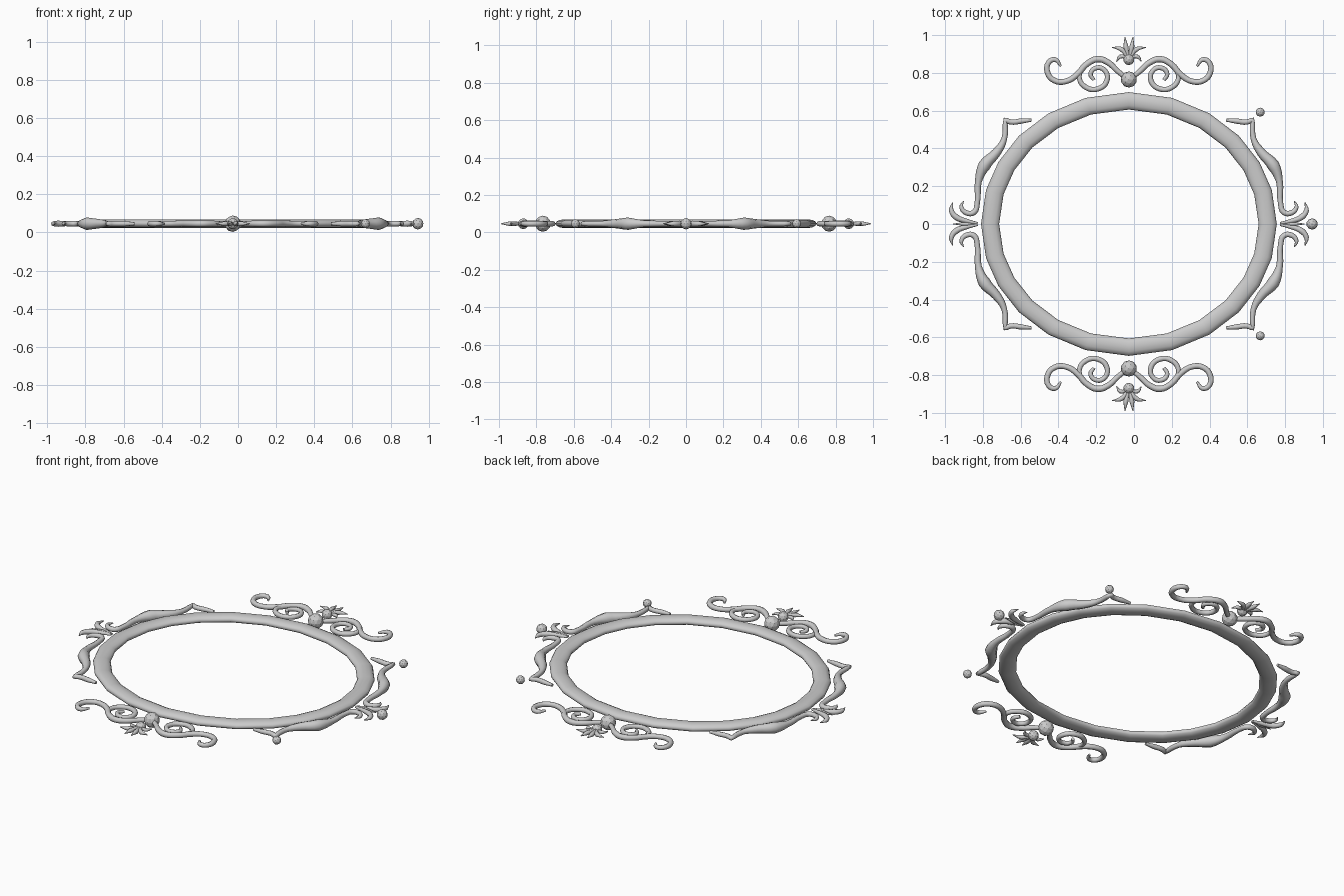
import bpy, bmesh
from math import sin, cos, pi, radians

if "Cube" in bpy.data.objects:
    bpy.data.objects.remove(bpy.data.objects["Cube"])

CX, CZ = -0.027, 0.046   # centre of the frame, mid height


def add_mesh(name, mesh, smooth=True):
    for p in mesh.polygons:
        p.use_smooth = smooth
    ob = bpy.data.objects.new(name, mesh)
    ob.location = (CX, 0, CZ)
    bpy.context.collection.objects.link(ob)
    return ob


def mirror(ob, x=True, y=True):
    m = ob.modifiers.new("mirror", 'MIRROR')
    m.use_axis = (x, y, False)
    m.use_mirror_merge = False
    return ob


def tube(name, pts, corners=(), x=True, y=True):
    """Tapered round strand through (x, y, radius) points, mirrored."""
    cu = bpy.data.curves.new(name, 'CURVE')
    cu.dimensions = '3D'
    cu.bevel_depth = 1.0
    cu.bevel_resolution = 2
    cu.use_fill_caps = True
    cu.resolution_u = 4
    sp = cu.splines.new('BEZIER')
    sp.bezier_points.add(len(pts) - 1)
    for i, (px, py, r) in enumerate(pts):
        b = sp.bezier_points[i]
        b.co = (px, py, 0)
        b.radius = r
        h = 'VECTOR' if i in corners else 'AUTO'
        b.handle_left_type = b.handle_right_type = h
    tmp = bpy.data.objects.new(name + "_tmp", cu)
    bpy.context.collection.objects.link(tmp)
    dg = bpy.context.evaluated_depsgraph_get()
    mesh = bpy.data.meshes.new_from_object(tmp.evaluated_get(dg))
    bpy.data.objects.remove(tmp)
    return mirror(add_mesh(name, mesh), x, y)


def bead(name, px, py, r, x=False, y=True):
    bm = bmesh.new()
    bmesh.ops.create_icosphere(bm, subdivisions=2, radius=r)
    bmesh.ops.translate(bm, verts=bm.verts, vec=(px, py, 0))
    mesh = bpy.data.meshes.new(name)
    bm.to_mesh(mesh)
    bm.free()
    ob = add_mesh(name, mesh, False)
    return mirror(ob, x, y) if (x or y) else ob


# oval ring with a flattened section
quarter = [0, 17, 33, 48, 62, 75]
angles = (quarter + [180 - a for a in [90] + quarter[:0:-1]]
          + [180 + a for a in quarter] + [360 - a for a in [90] + quarter[:0:-1]])
bm = bmesh.new()
loops = []
for a in angles:
    t = radians(a)
    loops.append([bm.verts.new(((0.735 + 0.048 * cos(k * pi / 6)) * sin(t),
                                (0.652 + 0.046 * cos(k * pi / 6)) * cos(t),
                                0.023 * sin(k * pi / 6))) for k in range(12)])
n = len(loops)
for i in range(n):
    p, q = loops[i], loops[(i + 1) % n]
    for k in range(12):
        j = (k + 1) % 12
        bm.faces.new((p[k], p[j], q[j], q[k]))
# angles are listed per half turn: fix any duplicate or flipped result
bmesh.ops.remove_doubles(bm, verts=bm.verts, dist=1e-5)
bmesh.ops.recalc_face_normals(bm, faces=bm.faces)
ring = bpy.data.meshes.new("oval_ring")
bm.to_mesh(ring)
bm.free()
add_mesh("oval_ring", ring)

# crest scrolls at both ends
tube("crest_scroll", [
    (.01, .77, .012), (.06, .81, .014), (.11, .855, .016), (.165, .873, .017),
    (.225, .845, .016), (.275, .79, .016), (.335, .755, .015), (.395, .76, .015),
    (.43, .80, .015), (.425, .855, .014), (.39, .87, .013), (.36, .835, .006)])
tube("crest_spiral", [
    (.245, .825, .008), (.262, .77, .013), (.225, .722, .014), (.165, .715, .014),
    (.118, .755, .014), (.125, .81, .013), (.17, .827, .013), (.203, .795, .012),
    (.185, .762, .009)])

# crest palmette
tube("palmette_upright_leaf", [(.004, .885, .009), (.016, .94, .013), (.021, .99, .002)])
tube("palmette_side_leaf", [(.008, .885, .009), (.04, .925, .013), (.09, .935, .002)])
tube("palmette_low_leaf", [(.008, .88, .007), (.045, .886, .011), (.066, .86, .002)])
bead("crest_bead", 0, .765, .043)
bead("palmette_bead", 0, .87, .029)

# side brackets with a swollen middle and a pointed corner
tube("side_bracket", [
    (.515, .55, .008), (.57, .545, .014), (.625, .54, .014), (.655, .552, .013),
    (.66, .45, .015), (.70, .38, .024), (.765, .31, .033), (.797, .225, .018),
    (.803, .11, .014), (.82, .062, .015), (.862, .06, .014), (.887, .09, .011),
    (.875, .122, .002)], corners=(3,))
tube("side_leaf", [
    (.80, .004, .006), (.86, .016, .012), (.915, .037, .016), (.94, .072, .013),
    (.932, .115, .002)])
tube("side_centre_leaf", [(.81, 0, .004), (.86, 0, .012), (.93, 0, .002)], y=False)

# loose beads on the right side
bead("right_bead", .97, 0, .03, y=False)
bead("corner_bead", .695, .592, .024)
